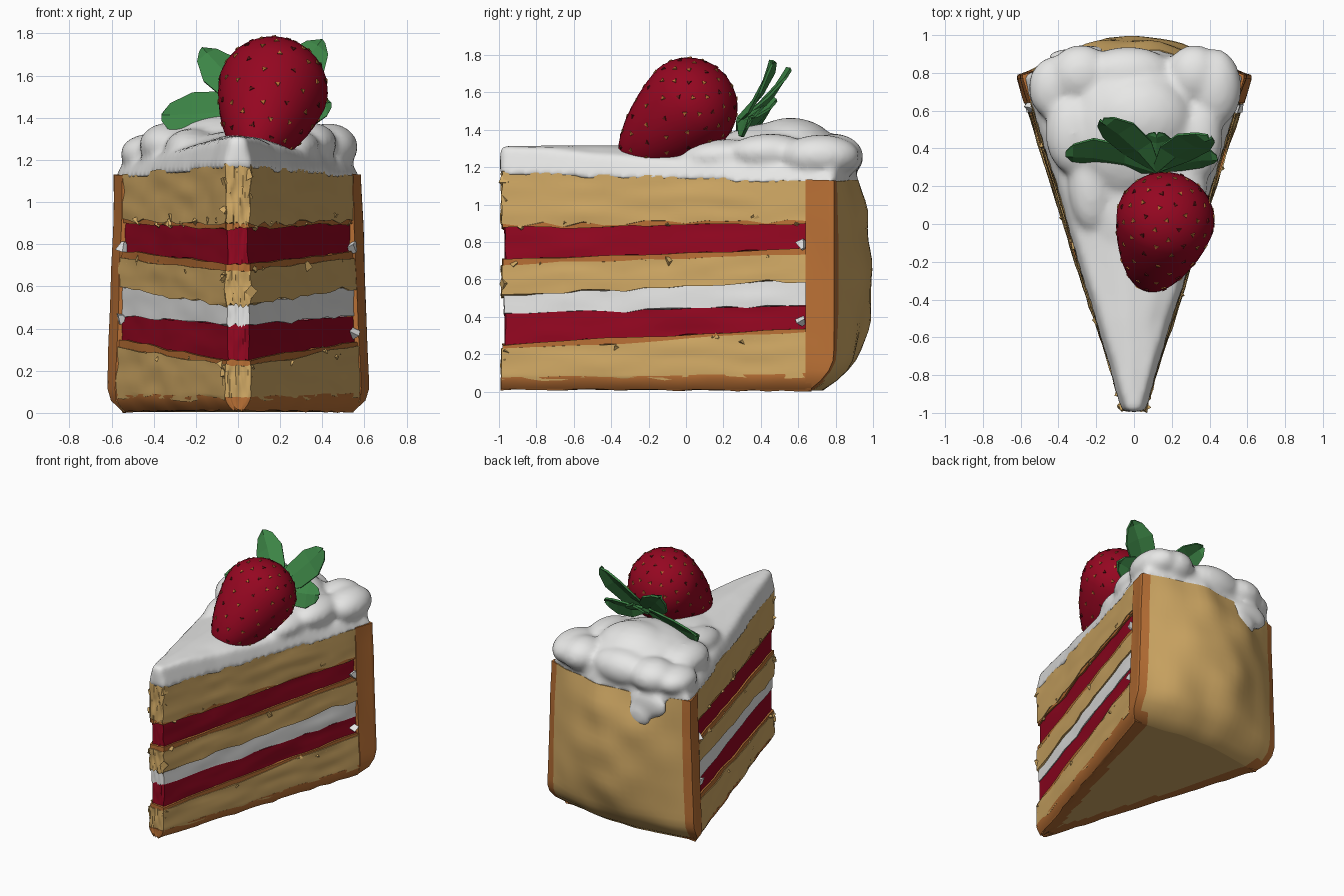
import bpy, bmesh, math, random
from mathutils import Vector, Matrix, noise

random.seed(4)
if "Cube" in bpy.data.objects:
    bpy.data.objects.remove(bpy.data.objects["Cube"])


def material(name, rgb):
    m = bpy.data.materials.new(name)
    m.use_nodes = True
    m.diffuse_color = (*rgb, 1)
    m.node_tree.nodes["Principled BSDF"].inputs["Base Color"].default_value = (*rgb, 1)
    return m


SPONGE = material("sponge", (.64, .4, .13))
CRUST = material("baked crust", (.48, .16, .035))
JAM = material("red filling", (.3, .002, .015))
CREAM = material("cream", (.82, .82, .81))
BERRY = material("berry red", (.3, .002, .015))
SEED = material("dark seed", (.12, .008, .008))
LEAF = material("leaf green", (.045, .23, .06))


def finish(name, bm, mats, rule=None, angle=40):
    bm.normal_update()
    if rule:
        for f in bm.faces:
            f.material_index = rule(f.normal, f.calc_center_median())
    mesh = bpy.data.meshes.new(name)
    bm.to_mesh(mesh)
    bm.free()
    ob = bpy.data.objects.new(name, mesh)
    bpy.context.collection.objects.link(ob)
    for m in mats:
        mesh.materials.append(m)
    if angle:
        bpy.ops.object.select_all(action='DESELECT')
        ob.select_set(True)
        bpy.context.view_layer.objects.active = ob
        bpy.ops.object.shade_smooth_by_angle(angle=math.radians(angle))
    return ob


# Wedge outline: half width along the slice, and the bulging back
def half_width(y, z):
    w = (.055 + (min(y, .77) + 1) * .31) * (1.03 - .06 * z)
    return w - .05 * max(0, 1 - z / .09) ** 2


def back_y(u, z):
    bulge = 1 - .6 * ((z - .65) / .62) ** 2
    lump = .04 * noise.noise(Vector((u * 2.5, 4, z * 4)))
    return .79 + (.2 * bulge + lump) * (1 - u * u) ** 1.2 - .14 * max(0, 1 - z / .2) ** 2


def lerp(a, b, t):
    return a + (b - a) * t


def slab(lo, hi, y0=-.99, y1=.65, inset=0, rough=0, cuts=14, full=False, dome=0, shoulder=0):
    """Wedge-shaped layer; lo and hi hold heights at the tip and the back."""
    bm = bmesh.new()
    bmesh.ops.create_cube(bm, size=1)
    bmesh.ops.subdivide_edges(bm, edges=bm.edges[:], cuts=cuts, use_grid_fill=True)
    for v in bm.verts:
        u, t, w = v.co.x * 2, v.co.y + .5, v.co.z + .5
        y = lerp(y0, y1, t)
        s = (y + 1) / 1.65
        wave = .012 * noise.noise(Vector((u * 2, y * 4, lo[0] * 7)))
        z = lerp(lerp(*lo, s), lerp(*hi, s) - dome * u * u * s, w)
        z += wave if lo[0] > .05 else wave * w
        if full:
            y = lerp(y0, back_y(u, z), t)
        x = u * (half_width(y, z) - inset - shoulder * w
                 + .008 * noise.noise(Vector((u, y * 5, z * 3))))
        if abs(u) > .99 or t < .01:
            chip = rough * noise.noise(Vector((u * 3, y * 9, z * 11)))
            x += u * chip
            y += chip * (t < .01)
            if w < .01:
                z += random.uniform(-rough, rough)
        v.co = (x, y, z)
    return bm


# Stacked layers
layers = [
    ("lower_sponge", (.06, .08), (.225, .315), SPONGE, 0, .012),
    ("lower_crust_line", (.215, .305), (.25, .345), CRUST, .005, .006),
    ("lower_filling", (.247, .34), (.42, .465), JAM, .018, .008),
    ("middle_cream", (.415, .46), (.515, .6), CREAM, .012, .006),
    ("middle_sponge", (.51, .595), (.675, .735), SPONGE, 0, .012),
    ("middle_crust_line", (.665, .725), (.705, .77), CRUST, .005, .006),
    ("upper_filling", (.70, .765), (.885, .91), JAM, .018, .008),
    ("upper_crust_line", (.875, .9), (.9, .925), CRUST, .005, .01),
    ("upper_sponge", (.893, .915), (1.18, 1.13), SPONGE, 0, .014),
]
for name, lo, hi, mat, inset, rough in layers:
    bm = slab(lo, hi, y0=-.985 + inset, inset=inset, rough=rough)
    finish(name, bm, [mat])


# Baked base and back wall: crust on the sides, sponge colour on broad faces
def base_rule(n, c):
    edge = abs(c.x) > half_width(c.y, .1) - .12
    return int(edge or abs(n.x) > .4 or n.y < -.5)


def wall_rule(n, c):
    margin = .12 if n.z < -.7 else .042
    return int(abs(n.x) > .55 or abs(c.x) > half_width(c.y, max(c.z, .09)) - margin)


finish("base_crust", slab((.012, .005), (.075, .095), y1=.67, rough=.006, cuts=20),
       [SPONGE, CRUST], base_rule)
finish("back_wall", slab((.01, .005), (1.14, 1.13), y0=.64, y1=.8, inset=-.004, full=True, cuts=20),
       [SPONGE, CRUST], wall_rule)

# Cream topping: a sheet with piped lumps and a drip, fused together
bm = slab((1.155, 1.11), (1.315, 1.31), y0=-.995, y1=.82, inset=-.012, full=True, dome=.13,
          shoulder=.035)
lumps = [
    (0, .5, 1.25, .37, .38, .19), (.03, .56, 1.3, .28, .24, .165),
    (-.42, .72, 1.23, .14, .17, .095), (.43, .72, 1.26, .14, .21, .115),
    (-.28, .79, 1.25, .17, .16, .12), (.32, .79, 1.26, .15, .16, .12),
    (-.03, .8, 1.25, .24, .14, .13), (-.32, .48, 1.27, .15, .22, .11),
    (.34, .45, 1.28, .13, .22, .1), (-.22, .22, 1.25, .13, .26, .1),
    (.25, .22, 1.26, .14, .24, .09), (0, .1, 1.25, .22, .34, .09),
    (-.3, .885, 1.07, .16, .045, .1), (-.24, .91, .98, .1, .035, .09),
]
for x, y, z, rx, ry, rz in lumps:
    place = Matrix.Translation((x, y, z)) @ Matrix.Diagonal((rx, ry, rz, 1))
    bmesh.ops.create_icosphere(bm, subdivisions=3, radius=1, matrix=place)
topping = finish("cream_topping", bm, [CREAM])
fuse = topping.modifiers.new("fuse", 'REMESH')
fuse.mode = 'VOXEL'
fuse.voxel_size = .02
fuse.use_smooth_shade = True
soften = topping.modifiers.new("soften", 'SMOOTH')
soften.iterations = 9

# Crumbs along the sponge edges and the tip
bm = bmesh.new()


def crumb(x, y, z, size):
    turn = Matrix.Rotation(random.uniform(0, 6), 4, Vector((random.random(), 1, random.random())))
    bmesh.ops.create_cone(bm, cap_ends=True, segments=4, radius1=size, radius2=size * .3,
                          depth=size * 1.3, matrix=Matrix.Translation((x, y, z)) @ turn)


for front, back in ((.9, .92), (.9, .92), (.66, .72), (.22, .3)):
    for side in (-1, 1):
        for i in range(7):
            y = random.uniform(-.97, .6)
            z = lerp(front, back, (y + 1) / 1.65) + random.uniform(-.02, .02)
            crumb(side * (half_width(y, z) - .014), y, z, random.uniform(.014, .03))
for low, high in ((.06, .22), (.53, .66), (.9, 1.15)):
    for i in range(4):
        crumb(random.choice((-.055, .055)), -.965, random.uniform(low, high), random.uniform(.02, .035))
finish("sponge_crumbs", bm, [SPONGE], angle=0)

# Dabs of cream at the back of the filling
bm = bmesh.new()
for side, z in ((1, .37), (1, .78), (-1, .45), (-1, .79)):
    crumb(side * .545, .62, z, .035)
finish("cream_dabs", bm, [CREAM], angle=0)

# Strawberry: a sphere stretched toward its tip and tilted into the cream
centre, tip = Vector((.165, .02, 1.53)), Vector((.07, -.335, 1.21))
axis = centre - tip
tilt = axis.to_track_quat('Z', 'Y')


def berry_point(d):
    taper = 1 + .22 * min(d.z, 0)
    along = d.z * (axis.length if d.z < 0 else .25)
    return centre + tilt @ Vector((d.x * .262 * taper, d.y * .262 * taper, along))


bm = bmesh.new()
bmesh.ops.create_uvsphere(bm, u_segments=28, v_segments=18, radius=1)
for v in bm.verts:
    v.co = berry_point(v.co.copy())
finish("strawberry", bm, [BERRY], angle=60)

# Flat seeds in a spiral, every third one dark
bm = bmesh.new()
count = 120
for i in range(count):
    h = 1 - 2 * (i + .5) / count
    r, a = math.sqrt(1 - h * h), i * 2.4
    d = Vector((r * math.cos(a), r * math.sin(a), h))
    normal = tilt @ Vector((d.x, d.y, d.z * .6 - (.15 if h < 0 else 0)))
    place = Matrix.Translation(berry_point(d)) @ normal.to_track_quat('Z', 'Y').to_matrix().to_4x4()
    place = place @ Matrix.Rotation(random.uniform(0, 6), 4, 'Z')
    made = bmesh.ops.create_cone(bm, cap_ends=True, segments=3, radius1=.016, radius2=.013,
                                 depth=.007, matrix=place)
    for f in {f for v in made["verts"] for f in v.link_faces}:
        f.material_index = int(i % 3 == 0)
finish("strawberry_seeds", bm, [CRUST, SEED], angle=0)

# Folded leaves fanning out behind the strawberry
root = Vector((.12, .275, 1.46))
facing = Vector((0, .8, -.55)).normalized()
leaves = [((-.17, .54, 1.73), 1.15), ((-.36, .36, 1.41), 1.6), ((.4, .45, 1.77), 1.25),
          ((.44, .34, 1.47), 1.1), ((.12, .47, 1.57), .9)]
for number, (end, wide) in enumerate(leaves, 1):
    bm = bmesh.new()
    path = Vector(end) - root
    across = path.cross(facing).normalized() * wide
    rows = []
    for t, w in ((0, .02), (.35, .08), (.7, .088), (.92, .05), (1, .012)):
        mid = root + path * t + facing * .03 * math.sin(t * math.pi)
        rows.append([bm.verts.new(mid + across * w * k + facing * .02 * abs(k)) for k in (-1, 0, 1)])
    for a, b in zip(rows, rows[1:]):
        for k in (0, 1):
            bm.faces.new((a[k], a[k + 1], b[k + 1], b[k]))
    leaf = finish(f"leaf_{number}", bm, [LEAF], angle=0)
    thick = leaf.modifiers.new("thickness", 'SOLIDIFY')
    thick.thickness = .014
    thick.offset = 0
